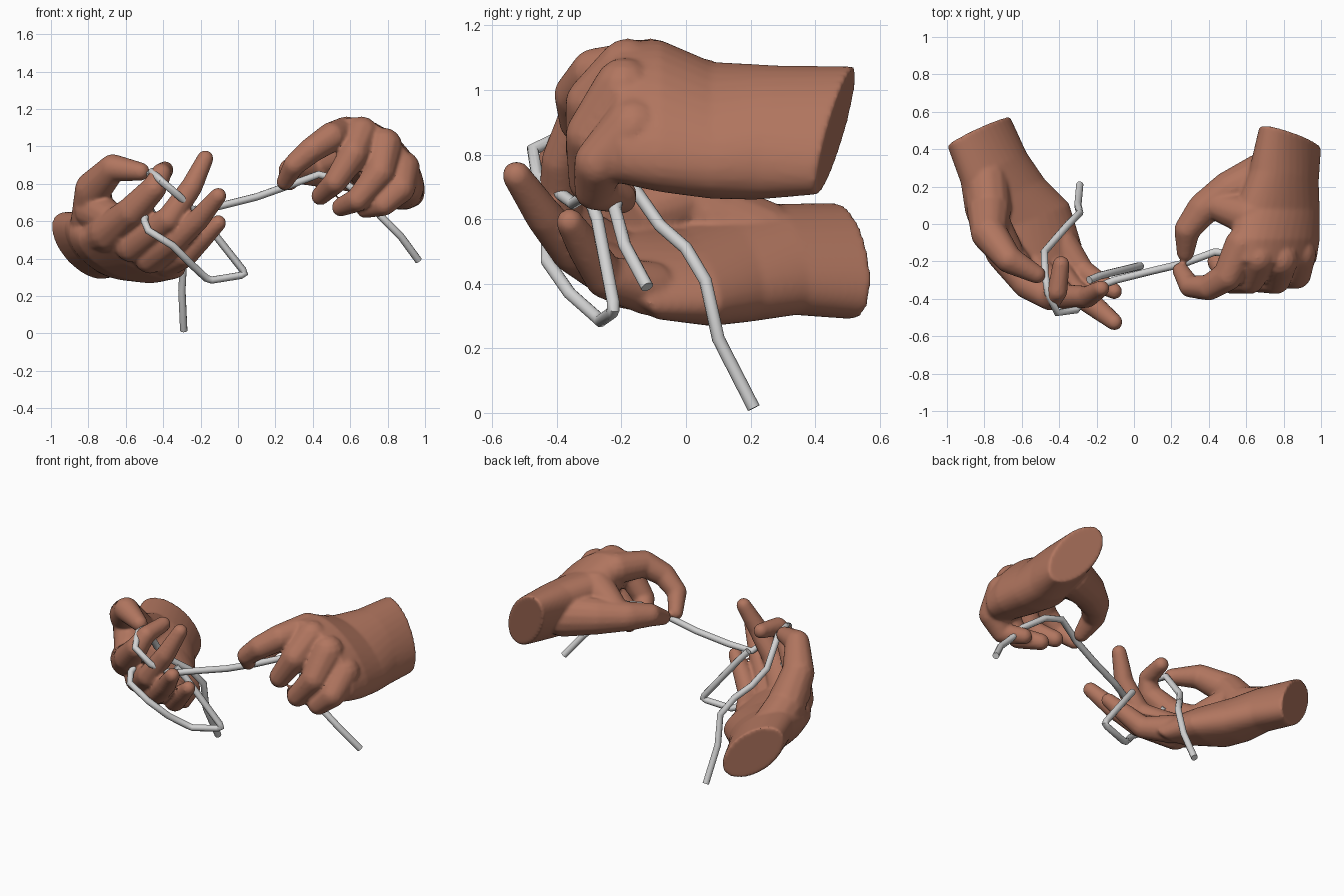
import bpy, bmesh, math
from mathutils import Vector as V


def material(name, rgb):
    m = bpy.data.materials.new(name)
    m.diffuse_color = (*rgb, 1)
    return m


skin = material("skin_brown", (0.44, 0.18, 0.115))
cord_grey = material("cord_grey", (0.64, 0.64, 0.64))


def hull(bm, points):
    verts = [bm.verts.new(p) for p in points]
    res = bmesh.ops.convex_hull(bm, input=verts)
    junk = {g for g in res["geom_interior"] + res["geom_unused"] if isinstance(g, bmesh.types.BMVert)}
    bmesh.ops.delete(bm, geom=list(junk), context='VERTS')


def ball(c, r):
    pts = [V(c) + V((0, 0, r)), V(c) - V((0, 0, r))]
    for i in range(1, 8):
        t = math.pi * i / 8
        for j in range(14):
            a = math.tau * j / 14
            pts.append(V(c) + r * V((math.sin(t) * math.cos(a), math.sin(t) * math.sin(a), math.cos(t))))
    return pts


def ring(c, u, v):
    return [V(c) + V(u) * math.cos(math.tau * k / 32) + V(v) * math.sin(math.tau * k / 32) for k in range(32)]


def hand(name, rings, digits):
    """Palm and forearm from ellipse rings, digits from ball chains, fused by a remesh."""
    bm = bmesh.new()
    for a, b in zip(rings, rings[1:]):
        hull(bm, ring(*a) + ring(*b))
    for chain in digits:
        for a, b in zip(chain, chain[1:]):
            hull(bm, ball(a[:3], a[3]) + ball(b[:3], b[3]))
    me = bpy.data.meshes.new(name)
    bmesh.ops.recalc_face_normals(bm, faces=bm.faces)
    bm.to_mesh(me)
    bm.free()
    me.materials.append(skin)
    ob = bpy.data.objects.new(name, me)
    bpy.context.collection.objects.link(ob)
    rem = ob.modifiers.new("fuse", 'REMESH')
    rem.mode = 'VOXEL'
    rem.voxel_size = 0.01
    sm = ob.modifiers.new("soften", 'SMOOTH')
    sm.factor = 0.5
    sm.iterations = 7
    finish(ob)


def finish(ob):
    bpy.ops.object.select_all(action='DESELECT')
    ob.select_set(True)
    bpy.context.view_layer.objects.active = ob
    bpy.ops.object.convert(target='MESH')
    bpy.ops.object.shade_smooth_by_angle(angle=math.radians(50))


def cord(name, points):
    cu = bpy.data.curves.new(name, 'CURVE')
    cu.dimensions = '3D'
    cu.bevel_depth = 0.02
    cu.bevel_resolution = 3
    cu.use_fill_caps = True
    sp = cu.splines.new('POLY')
    sp.points.add(len(points) - 1)
    for p, co in zip(sp.points, points):
        p.co = (*co, 1)
    cu.materials.append(cord_grey)
    ob = bpy.data.objects.new(name, cu)
    bpy.context.collection.objects.link(ob)
    finish(ob)


# left hand, palm up: forearm to knuckles
hand("left_hand", [
    ((-.83, .495, .47), (.168, .077, -.1), (0, .02, .15)),
    ((-.75, .30, .475), (.175, .08, -.1), (.02, .01, .14)),
    ((-.69, .15, .45), (.21, .09, -.1), (.03, .01, .135)),
    ((-.60, .02, .425), (.25, .09, -.1), (.04, 0, .12)),
    ((-.51, -.17, .44), (.225, .07, -.12), (.05, -.04, .09)),
    ((-.48, -.25, .465), (.165, .05, -.09), (.04, -.03, .065)),
], [
    # thumb and ball of the thumb
    [(-.79, .24, .53, .125), (-.775, .08, .60, .12), (-.775, -.05, .77, .098),
     (-.67, -.19, .885, .074), (-.52, -.27, .865, .049)],
    # web between thumb and index
    [(-.77, .0, .66, .11), (-.68, -.15, .61, .09)],
    # index
    [(-.78, .06, .5, .1), (-.69, -.15, .54, .105), (-.57, -.32, .65, .082), (-.45, -.395, .775, .068),
     (-.41, -.36, .855, .055), (-.39, -.215, .875, .046)],
    # middle
    [(-.57, -.2, .47, .09), (-.37, -.39, .61, .069), (-.25, -.39, .78, .059), (-.175, -.345, .935, .045)],
    # ring
    [(-.47, -.18, .41, .09), (-.33, -.35, .50, .069), (-.21, -.44, .61, .059), (-.105, -.525, .735, .045)],
    # little
    [(-.38, -.11, .385, .085), (-.28, -.25, .42, .066), (-.19, -.31, .51, .057), (-.105, -.36, .59, .043)],
])

# right hand, back up, pinching the cord
hand("right_hand", [
    ((.835, .465, .875), (.165, -.055, -.11), (0, .03, .165)),
    ((.80, .25, .868), (.185, -.03, -.12), (.03, .02, .17)),
    ((.765, .08, .875), (.22, 0, -.15), (.06, 0, .15)),
    ((.755, -.08, .92), (.225, 0, -.19), (.08, 0, .14)),
    ((.75, -.19, .93), (.21, 0, -.19), (.08, -.02, .12)),
    ((.74, -.26, .90), (.17, 0, -.16), (.06, 0, .08)),
], [
    # thumb
    [(.70, .26, .87, .13), (.52, .18, .88, .11), (.37, .08, .88, .088), (.285, -.03, .87, .07), (.275, -.155, .81, .047)],
    # web between thumb and index
    [(.62, .04, .99, .11), (.46, .09, .92, .08)],
    # index
    [(.58, -.11, 1.065, .095), (.50, -.28, 1.05, .08), (.40, -.34, .985, .07),
     (.30, -.335, .90, .059), (.25, -.25, .81, .045)],
    # middle
    [(.66, -.18, 1.065, .095), (.62, -.295, .96, .08), (.52, -.31, .81, .064), (.44, -.2, .735, .05)],
    # ring
    [(.78, -.19, 1.0, .1), (.76, -.295, .86, .08), (.64, -.3, .715, .065), (.55, -.2, .675, .05)],
    # little
    [(.875, -.16, .88, .1), (.87, -.27, .775, .078), (.78, -.285, .69, .062), (.68, -.2, .665, .049)],
])

# cord from the right tail, across, over the left thumb, down to the left tail
cord("main_cord", [
    (.965, -.12, .39), (.87, -.19, .52), (.76, -.22, .63), (.69, -.2, .72), (.55, -.16, .82), (.43, -.15, .85),
    (.27, -.21, .79), (.1, -.25, .73), (-.1, -.3, .68), (-.23, -.35, .65), (-.31, -.46, .73), (-.41, -.475, .815),
    (-.46, -.37, .865), (-.475, -.27, .85), (-.48, -.15, .68), (-.42, -.08, .58), (-.35, 0, .51),
    (-.29, .06, .41), (-.3, .1, .23), (-.29, .21, .015)])

# slack loop hanging beneath the left fingers
cord("hanging_loop", [
    (-.24, -.3, .67), (-.18, -.275, .6), (.025, -.225, .34), (.035, -.225, .32), (.015, -.23, .31),
    (-.14, -.265, .285), (-.17, -.275, .295), (-.25, -.36, .37),
    (-.35, -.43, .47), (-.48, -.43, .55), (-.5, -.39, .6), (-.49, -.3, .66)])
